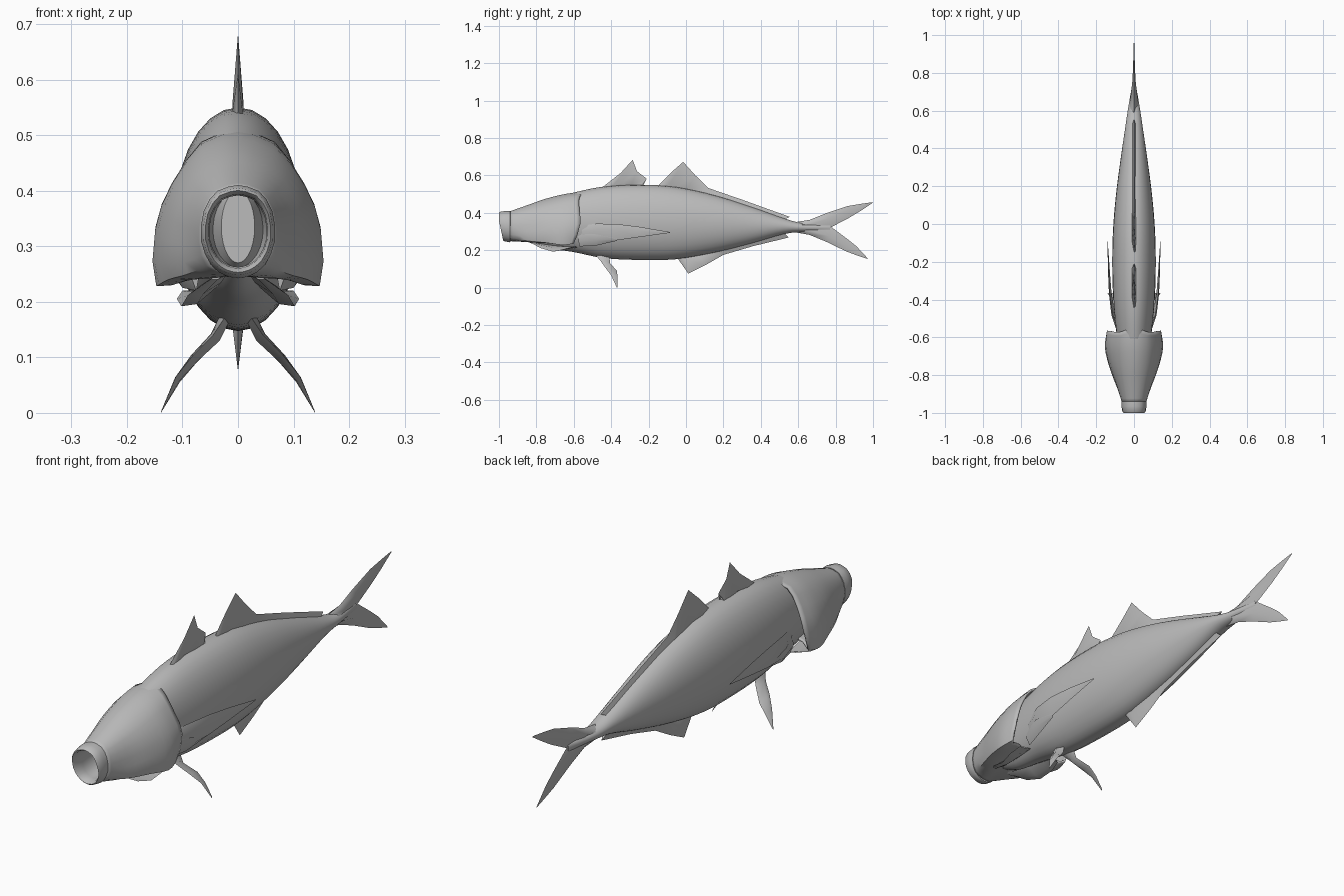
import bpy, bmesh, math
from mathutils import Vector

skin = bpy.data.materials.new("grey_skin")
skin.diffuse_color = (0.5, 0.5, 0.5, 1)


def finish(name, bm, angle=40, mirror=False):
    bmesh.ops.remove_doubles(bm, verts=bm.verts, dist=0.0002)
    bmesh.ops.recalc_face_normals(bm, faces=bm.faces)
    me = bpy.data.meshes.new(name)
    bm.to_mesh(me)
    bm.free()
    me.materials.append(skin)
    ob = bpy.data.objects.new(name, me)
    bpy.context.collection.objects.link(ob)
    if mirror:
        ob.modifiers.new("mirror", 'MIRROR')
    bpy.ops.object.select_all(action='DESELECT')
    ob.select_set(True)
    bpy.context.view_layer.objects.active = ob
    bpy.ops.object.shade_smooth_by_angle(angle=math.radians(angle))
    return ob


def loft(sections, caps=(True, True)):
    """Bridge closed rings of points."""
    bm = bmesh.new()
    rings = [[bm.verts.new(p) for p in s] for s in sections]
    n = len(rings[0])
    for a, b in zip(rings, rings[1:]):
        for i in range(n):
            j = (i + 1) % n
            bm.faces.new((a[i], a[j], b[j], b[i]))
    if caps[0]:
        bm.faces.new(rings[0])
    if caps[1]:
        bm.faces.new(rings[-1])
    return bm


def refine(points, steps):
    """Catmull-Rom curve through points (any tuple size)."""
    pts = [points[0]] + list(points) + [points[-1]]
    out = []
    for k in range(len(pts) - 3):
        p0, p1, p2, p3 = pts[k:k + 4]
        for s in range(steps):
            t = s / steps
            out.append(tuple(
                0.5 * (2 * b + (c - a) * t + (2 * a - 5 * b + 4 * c - d) * t * t
                       + (3 * b - a - 3 * c + d) * t ** 3)
                for a, b, c, d in zip(p0, p1, p2, p3)))
    return out + [tuple(points[-1])]


def blade(name, stations, frac=0.4, normal=(1, 0, 0), mirror=False):
    """Thin fin: (leading point, trailing point, half thickness) per station."""
    n = Vector(normal).normalized()
    rings = []
    for a, b, t in stations:
        a, b = Vector(a), Vector(b)
        m = a.lerp(b, frac)
        rings.append((a, m + n * t, b, m - n * t))
    return finish(name, loft(rings), 50, mirror)


# Body: y, top z, bottom z, half width
body = refine([
    (-0.86, 0.40, 0.27, 0.03), (-0.75, 0.465, 0.215, 0.065),
    (-0.60, 0.508, 0.19, 0.09), (-0.44, 0.54, 0.158, 0.107),
    (-0.25, 0.55, 0.148, 0.115), (-0.05, 0.538, 0.152, 0.112),
    (0.15, 0.495, 0.186, 0.096), (0.35, 0.432, 0.236, 0.07),
    (0.52, 0.372, 0.285, 0.045), (0.62, 0.345, 0.298, 0.03),
    (0.77, 0.335, 0.305, 0.004)], 4)
rings = []
for y, top, bot, w in body:
    mid, h = (top + bot) / 2, (top - bot) / 2
    rings.append([(w * math.cos(a), y, mid + h * math.sin(a))
                  for a in (i * math.tau / 28 for i in range(28))])
finish("body", loft(rings))

# Head and gill covers: y, then half outline from crown to chin
head = [
    (-0.95, (0, .405), (.035, .395), (.058, .36), (.062, .31), (.045, .27), (.02, .252), (0, .248)),
    (-0.85, (0, .44), (.05, .425), (.085, .37), (.095, .30), (.09, .25), (.04, .243), (0, .248)),
    (-0.75, (0, .475), (.06, .455), (.11, .39), (.13, .31), (.125, .24), (.06, .245), (0, .25)),
    (-0.65, (0, .502), (.065, .48), (.12, .41), (.149, .33), (.147, .228), (.08, .245), (0, .25)),
    (-0.57, (0, .512), (.066, .488), (.112, .42), (.143, .34), (.138, .235), (.09, .245), (0, .25))]
sweep = (0.03, 0, 0, 0.005, -0.03, -0.06, -0.08)   # curve of the rear edge


def head_ring(k):
    y, *half = head[k]
    amount = 1 if k == 4 else 0.4 if k == 3 else 0
    curve = refine([(x, y + s * amount, z) for (x, z), s in zip(half, sweep)], 2)
    return curve + [(-x, yy, z) for x, yy, z in curve[-2:0:-1]]


base = [head_ring(k) for k in range(5)]
columns = [refine(col, 3) for col in zip(*base)]
ob = finish("head", loft(list(zip(*columns)), (False, False)))
shell = ob.modifiers.new("thickness", 'SOLIDIFY')
shell.thickness = 0.008
shell.offset = -1

# Lips and mouth cavity: y and scale of the snout outline
rings = []
for y, s in ((-.935, .95), (-.94, 1.06), (-.965, 1.07), (-.995, 1.0),
             (-1.0, .94), (-.99, .85), (-.94, .82), (-.85, .85), (-.76, .5)):
    slant = 0.2 if y < -.96 else 0.0
    rings.append([(x * s, y + max(0, .36 - z) * slant, .33 + (z - .33) * s)
                  for x, _, z in base[0]])
finish("lips_and_mouth", loft(rings, (False, True)))

# Throat flaps under the gill covers
blade("throat_flap", [
    ((.02, -.84, .25), (.05, -.83, .24), .004),
    ((.03, -.78, .235), (.09, -.78, .212), .008),
    ((.04, -.71, .225), (.102, -.71, .192), .010),
    ((.05, -.64, .22), (.11, -.65, .205), .008),
    ((.06, -.58, .215), (.10, -.60, .22), .003)], .6, (.4, 0, 1), True)


def median_fin(name, pairs, thick):
    """Fin on the centre line: (base y, base z, edge y, edge z)."""
    blade(name, [((0, a, b), (0, c, d), thick) for a, b, c, d in pairs], 0.15)


# Fins on the back and belly
median_fin("front_dorsal_fin", [
    (-.45, .525, -.44, .542), (-.40, .53, -.35, .612), (-.35, .535, -.285, .683),
    (-.30, .535, -.262, .622), (-.24, .54, -.21, .582), (-.23, .54, -.235, .56)], .010)
median_fin("rear_dorsal_fin", [
    (-.16, .53, -.15, .545), (-.10, .525, -.08, .615), (-.05, .52, -.015, .672),
    (0, .515, .05, .60), (.09, .49, .12, .532), (.30, .435, .30, .47),
    (.52, .36, .555, .378)], .010)
median_fin("anal_fin", [
    (-.05, .165, -.04, .15), (-.01, .17, .012, .075), (.06, .185, .10, .118),
    (.18, .205, .20, .175), (.35, .245, .36, .222), (.52, .295, .55, .268)], .010)

# Forked tail
blade("upper_tail_lobe", [
    ((0, .57, .348), (0, .58, .305), .028), ((0, .66, .362), (0, .70, .312), .018),
    ((0, .75, .398), (0, .78, .325), .008), ((0, .86, .435), (0, .87, .372), .004),
    ((0, .93, .447), (0, .93, .408), .002), ((0, .992, .456), (0, 1.0, .454), .0005)])
blade("lower_tail_lobe", [
    ((0, .57, .298), (0, .58, .340), .028), ((0, .66, .282), (0, .70, .332), .018),
    ((0, .75, .245), (0, .78, .322), .008), ((0, .86, .192), (0, .86, .262), .004),
    ((0, .92, .170), (0, .91, .222), .002), ((0, .97, .153), (0, .972, .156), .0005)])

# Pectoral fins along the flanks
blade("pectoral_fin", [
    ((.085, -.56, .33), (.085, -.55, .26), .010), ((.113, -.48, .342), (.105, -.48, .255), .010),
    ((.128, -.37, .340), (.122, -.37, .253), .007), ((.134, -.25, .325), (.131, -.25, .270), .005),
    ((.14, -.085, .297), (.14, -.085, .293), .0005)], .4, (1, 0, 0), True)
blade("pectoral_base", [
    ((.08, -.58, .29), (.075, -.57, .22), .010), ((.118, -.48, .285), (.10, -.48, .225), .008),
    ((.125, -.37, .262), (.118, -.37, .25), .002)], .5, (1, 0, -.3), True)

# Pelvic fins spreading below
blade("pelvic_fin", [
    ((.025, -.48, .17), (.025, -.41, .165), .010), ((.045, -.455, .14), (.035, -.405, .13), .010),
    ((.08, -.43, .105), (.075, -.37, .09), .008), ((.112, -.40, .065), (.105, -.365, .055), .005),
    ((.139, -.37, 0), (.138, -.365, .003), .0005)], .4, (1, 0, .8), True)
